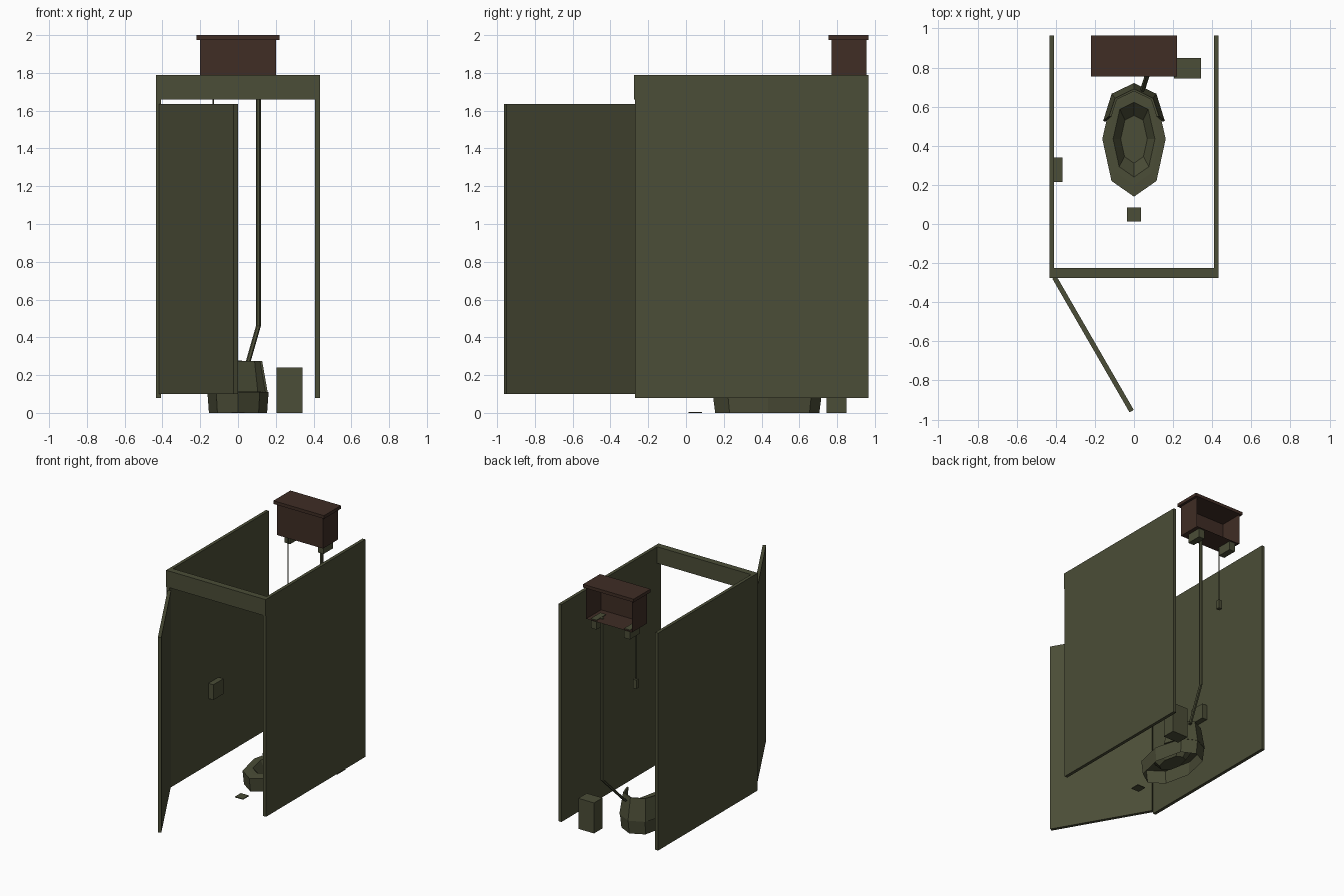
import bpy, bmesh, math
from mathutils import Vector

cube = bpy.data.objects.get("Cube")
if cube:
    bpy.data.objects.remove(cube, do_unlink=True)


def material(name, rgb):
    m = bpy.data.materials.new(name)
    m.use_nodes = True
    m.diffuse_color = (*rgb, 1)
    for n in m.node_tree.nodes:
        if n.type == "BSDF_PRINCIPLED":
            n.inputs["Base Color"].default_value = (*rgb, 1)
    return m


olive = material("olive", (0.07, 0.074, 0.038))
brown = material("dark brown", (0.05, 0.026, 0.018))


def finish(name, bm, mat):
    mesh = bpy.data.meshes.new(name)
    bmesh.ops.recalc_face_normals(bm, faces=bm.faces)
    bm.to_mesh(mesh)
    bm.free()
    obj = bpy.data.objects.new(name, mesh)
    mesh.materials.append(mat)
    bpy.context.collection.objects.link(obj)
    return obj


def box(name, lo, hi, mat=olive, open_back=False, turn=0):
    """Box between two corners, optionally without its +y face."""
    lo, hi = Vector(lo), Vector(hi)
    bm = bmesh.new()
    bmesh.ops.create_cube(bm, size=1)
    bmesh.ops.scale(bm, vec=hi - lo, verts=bm.verts)
    if open_back:
        bm.normal_update()
        back = [f for f in bm.faces if f.normal.y > 0.9]
        bmesh.ops.delete(bm, geom=back, context="FACES")
    obj = finish(name, bm, mat)
    obj.location = (lo + hi) / 2
    obj.rotation_euler.z = turn
    return obj


def tube(name, points, radius):
    """Six-sided pipe along a path."""
    bm = bmesh.new()
    rings = []
    for p in points:
        rings.append([bm.verts.new((p[0] + radius * math.cos(a * math.pi / 3),
                                    p[1] + radius * math.sin(a * math.pi / 3), p[2]))
                      for a in range(6)])
    for a, b in zip(rings, rings[1:]):
        for i in range(6):
            bm.faces.new((a[i], a[i - 1], b[i - 1], b[i]))
    bm.faces.new(rings[0])
    bm.faces.new(rings[-1])
    return finish(name, bm, olive)


# Partition walls, header and open door
for side, name in ((1, "left_wall"), (-1, "right_wall")):
    x = sorted((side * 0.408, side * 0.433))
    box(name, (x[0], -0.27, 0.08), (x[1], 0.965, 1.79))
box("header", (-0.433, -0.275, 1.66), (0.433, -0.225, 1.79))
box("door", (-0.6045, -0.6275, 0.1), (0.1855, -0.6025, 1.635), turn=math.radians(-60))

# High cistern, open at the back, with lid and brackets
box("cistern", (-0.2, 0.77, 1.73), (0.2, 0.955, 1.975), brown, open_back=True)
box("cistern_lid", (-0.22, 0.755, 1.975), (0.22, 0.965, 2.0), brown)
for side, name in ((1, "left_bracket"), (-1, "right_bracket")):
    box(name, (side * 0.145 - 0.025, 0.82, 1.66), (side * 0.145 + 0.025, 0.94, 1.735))

# Flush pipe, pull chain and handle
tube("flush_pipe", [(0.108, 0.885, 1.735), (0.108, 0.885, 0.46), (0.045, 0.69, 0.24)], 0.013)
tube("pull_chain", [(-0.13, 0.81, 1.735), (-0.13, 0.81, 1.28)], 0.004)
box("pull_handle", (-0.145, 0.795, 1.22), (-0.115, 0.825, 1.29))

# Bowl: skirt, flat rim and basin, built from one half outline
HALF = [(0, 0.14), (0.115, 0.22), (0.162, 0.435), (0.11, 0.665)]
outline = HALF + [(0, 0.72)] + [(-x, y) for x, y in HALF[:0:-1]]
rings_spec = [(0.95, 0), (1, 0.11), (0.8, 0.112), (0.66, 0.112), (0.42, 0.04)]
bm = bmesh.new()
rings = []
for scale, z in rings_spec:
    rings.append([bm.verts.new((x * scale, 0.435 + (y - 0.435) * scale, z)) for x, y in outline])
for a, b in zip(rings, rings[1:]):
    for i in range(len(outline)):
        bm.faces.new((a[i - 1], a[i], b[i], b[i - 1]))
bm.faces.new(rings[-1])
finish("bowl", bm, olive)

# Hood around the back of the bowl
bm = bmesh.new()
low = [(0.152, 0.525), (0.11, 0.662), (0, 0.715)]
high = [(0.122, 0.55), (0.092, 0.64), (0, 0.685)]
rows = []
for pts, z in ((low, 0.105), (high, 0.275)):
    full = pts + [(-x, y) for x, y in pts[1::-1]]
    rows.append([bm.verts.new((x, y, z)) for x, y in full])
for i in range(4):
    bm.faces.new((rows[0][i], rows[0][i + 1], rows[1][i + 1], rows[1][i]))
hood = finish("bowl_hood", bm, olive)
thick = hood.modifiers.new("thickness", "SOLIDIFY")
thick.thickness = 0.012
thick.offset = 0

# Bin, paper holder and floor drain
box("bin", (0.205, 0.745, 0), (0.342, 0.85, 0.24))
box("paper_holder", (-0.41, 0.215, 0.6), (-0.365, 0.34, 0.72))
box("floor_drain", (-0.035, 0.012, 0), (0.035, 0.085, 0.006))
